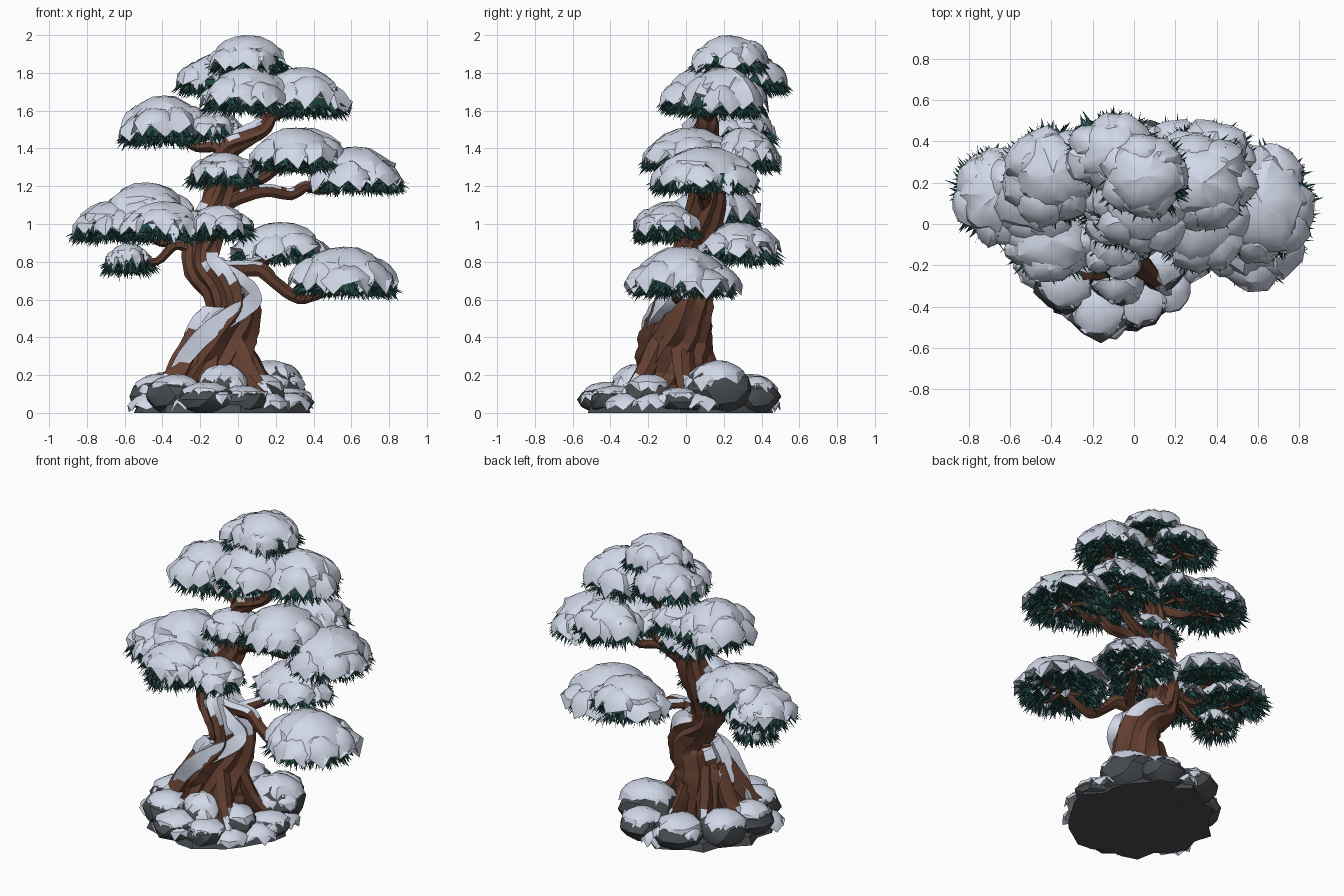
import bpy, bmesh, math, random
from mathutils import Vector

random.seed(7)
TAU = math.tau
uni = random.uniform

if "Cube" in bpy.data.objects:
    bpy.data.objects.remove(bpy.data.objects["Cube"])


def material(name, rgb):
    m = bpy.data.materials.new(name)
    m.use_nodes = True
    m.diffuse_color = (*rgb, 1)
    m.node_tree.nodes["Principled BSDF"].inputs["Base Color"].default_value = (*rgb, 1)
    return m


SNOW = material("snow", (0.66, 0.71, 0.83))
BARK = material("bark", (0.125, 0.05, 0.03))
STONE = material("stone", (0.066, 0.073, 0.08))
NEEDLE = material("dark_needles", (0.014, 0.058, 0.052))
NEEDLE_LIGHT = material("teal_needles", (0.022, 0.085, 0.075))


def finish(bm, name, mats, angle=None):
    """Turn a bmesh into an object; smooth below the given angle, else flat."""
    me = bpy.data.meshes.new(name)
    bm.to_mesh(me)
    bm.free()
    for m in mats:
        me.materials.append(m)
    if angle:
        me.polygons.foreach_set("use_smooth", [True] * len(me.polygons))
        me.set_sharp_from_angle(angle=math.radians(angle))
    ob = bpy.data.objects.new(name, me)
    bpy.context.collection.objects.link(ob)
    return ob


def bridge(bm, a, b):
    n = len(a)
    return [bm.faces.new((a[i], a[(i + 1) % n], b[(i + 1) % n], b[i])) for i in range(n)]


def fan(bm, ring, tip, flip=False):
    for i in range(len(ring)):
        a, b = ring[i], ring[(i + 1) % len(ring)]
        bm.faces.new((b, a, tip) if flip else (a, b, tip))


# ---------- snow: sloping lumpy dome with a jagged, drooping rim ----------
def dome(bm, c, rx, ry, h, drop, n=16):
    turn, rings = uni(0, TAU), []
    lump = [uni(0.9, 1.08) for _ in range(n)]
    for r, z in ((0.8, 0.0), (1.03, -1), (0.91, 0.28), (0.68, 0.64), (0.36, 0.91)):
        ring = []
        for i in range(n):
            a = turn + (i + uni(-0.25, 0.25)) * TAU / n
            k = r * lump[i] * uni(0.95, 1.05)
            dz = -drop * (uni(0.7, 1.4) if i % 2 else uni(-0.5, 0.3)) if z < 0 else h * (z + uni(-0.06, 0.06))
            ring.append(bm.verts.new((c[0] + rx * k * math.cos(a), c[1] + ry * k * math.sin(a), max(c[2] + dz, 0.004))))
        rings.append(ring)
    for a, b in zip(rings, rings[1:]):
        bridge(bm, a, b)
    fan(bm, rings[-1], bm.verts.new((c[0], c[1], c[2] + h)))
    fan(bm, rings[0], bm.verts.new((c[0], c[1], c[2] + 0.01)), True)


# ---------- bark: tapered tube along a smoothed path ----------
def spline(pts, steps):
    p = [pts[0]] + list(pts) + [pts[-1]]
    out = []
    for a, b, c, d in zip(p, p[1:], p[2:], p[3:]):
        for s in range(steps):
            t = s / steps
            out.append([0.5 * (2 * q + (r - o) * t + (2 * o - 5 * q + 4 * r - e) * t * t
                               + (3 * q - o - 3 * r + e) * t ** 3) for o, q, r, e in zip(a, b, c, d)])
    return out + [list(pts[-1])]


def tube(bm, pts, sides=7, steps=4, rough=0.1, snow=0.65, twist=0.0):
    """Points are x, y, z, radius and optionally a second radius."""
    path = spline(pts, steps)
    pos = [Vector(p[:3]) for p in path]
    strands = [uni(1 - rough, 1 + rough) * (1 + rough * (0.8 if i % 2 else -0.8)) for i in range(sides)]
    first = (pos[1] - pos[0]).normalized()
    u = Vector((1, 0, 0)) if abs(first.x) < 0.7 else Vector((0, 1, 0))
    rings, frames = [], []
    for k, p in enumerate(path):
        t = (pos[min(k + 1, len(pos) - 1)] - pos[max(k - 1, 0)]).normalized()
        u = (u - t * u.dot(t)).normalized()
        v = t.cross(u)
        frames.append((u, v, p[3]))
        ring = []
        for i in range(sides):
            a = (i + twist * k) * TAU / sides
            s = strands[i] * uni(1 - rough / 2, 1 + rough / 2)
            ring.append(bm.verts.new(pos[k] + s * (u * math.cos(a) * p[3] + v * math.sin(a) * p[-1])))
        rings.append(ring)
    bands = [bridge(bm, a, b) for a, b in zip(rings, rings[1:])]
    bm.faces.new(rings[-1])
    bm.faces.new(rings[0][::-1])
    # snow settles in ribbons on the side that looks up
    for k, (band, (u, v, r)) in enumerate(zip(bands, frames)):
        for i, f in enumerate(band):
            a = (i + 0.5 + twist * (k + 0.5)) * TAU / sides
            out = u * math.cos(a) + v * math.sin(a)
            if out.z > snow + uni(-0.04, 0.04):
                f.material_index = 1
                for w in f.verts:
                    w.co += out * r * 0.04


# ---------- trunk, draped snow and roots ----------
bm = bmesh.new()
tube(bm, [(-0.14, -0.06, 0.09, 0.23, 0.21), (-0.12, -0.05, 0.24, 0.2, 0.2), (-0.08, -0.04, 0.4, 0.165, 0.18),
          (-0.03, -0.01, 0.54, 0.13, 0.155), (-0.09, 0.0, 0.67, 0.112, 0.15), (-0.19, 0.02, 0.77, 0.095, 0.12),
          (-0.2, 0.05, 0.9, 0.09, 0.105)], sides=20, steps=5, rough=0.09, snow=0.24, twist=0.2)
tube(bm, [(-0.2, 0.04, 0.82, 0.085, 0.1), (-0.17, 0.07, 0.95, 0.088, 0.1), (-0.11, 0.11, 1.12, 0.078, 0.095),
          (-0.08, 0.12, 1.28, 0.063, 0.08), (-0.05, 0.12, 1.4, 0.055, 0.065), (0.05, 0.11, 1.46, 0.048, 0.06),
          (0.14, 0.11, 1.52, 0.045, 0.055), (0.16, 0.12, 1.62, 0.038, 0.045), (0.1, 0.18, 1.75, 0.035, 0.035),
          (0.05, 0.22, 1.9, 0.025, 0.025)], sides=14, steps=4, rough=0.1, snow=0.42, twist=0.2)
finish(bm, "trunk", [BARK, SNOW], 22)

bm = bmesh.new()
tube(bm, [(-0.38, -0.16, 0.13, .025), (-0.28, -0.17, 0.3, .042), (-0.17, -0.185, 0.42, .05), (-0.06, -0.155, 0.5, .05),
          (0.04, -0.115, 0.56, .045), (0.07, -0.07, 0.62, .04), (0.0, -0.08, 0.7, .035), (-0.1, -0.07, 0.78, .02)],
     sides=8, steps=4, rough=0.14, snow=-2)
finish(bm, "draped_snow", [BARK, SNOW], 30)

bm = bmesh.new()
for a, reach in ((2.9, 0.34), (3.7, 0.36), (4.5, 0.28), (5.5, 0.38), (0.1, 0.34), (1.2, 0.26), (2.1, 0.28)):
    c, s = math.cos(a), math.sin(a)
    tube(bm, [(-0.12 + c * reach * r, -0.04 + s * reach * r, z, w) for r, z, w in
              ((0.3, 0.42, 0.05), (0.55, 0.27, 0.06), (0.75, 0.17, 0.05), (1.1, 0.07, 0.025))], 7, 3, 0.15, 0.62)
finish(bm, "roots", [BARK, SNOW], 25)

# ---------- branches ----------
BRANCHES = {
    "lower_left_branch": [(-0.16, 0, 0.76, .05), (0, -0.03, 0.76, .042), (0.12, -0.04, 0.76, .038), (0.2, -0.05, 0.69, .033),
                          (0.32, -0.05, 0.61, .03), (0.45, -0.03, 0.64, .025), (0.58, -0.02, 0.7, .015)],
    "lower_back_branch": [(0.02, -0.03, 0.77, .035), (0.12, 0.12, 0.8, .03), (0.2, 0.28, 0.88, .015)],
    "middle_left_branch": [(-0.11, 0.1, 1.1, .05), (0.02, 0.1, 1.15, .037), (0.15, 0.08, 1.18, .033), (0.28, 0.1, 1.16, .03),
                           (0.36, 0.1, 1.2, .028), (0.46, 0.09, 1.18, .022), (0.62, 0.1, 1.24, .015)],
    "upper_left_branch": [(-0.08, 0.1, 1.2, .04), (0.1, 0.12, 1.23, .03), (0.3, 0.15, 1.36, .015)],
    "upper_right_branch": [(-0.05, 0.11, 1.36, .045), (-0.12, 0.14, 1.41, .035), (-0.22, 0.18, 1.41, .03),
                           (-0.3, 0.2, 1.46, .025), (-0.4, 0.24, 1.5, .015)],
    "middle_right_branch": [(-0.17, 0.07, 0.9, .055), (-0.28, 0.05, 0.94, .04), (-0.4, 0.05, 0.91, .033), (-0.5, 0.07, 0.96, .025),
                            (-0.7, 0.12, 1.0, .015)],
    "small_right_branch": [(-0.2, 0.03, 0.86, .045), (-0.33, 0.04, 0.89, .03), (-0.43, 0.06, 0.8, .022), (-0.58, 0.08, 0.82, .012)],
    "top_left_branch": [(0.15, 0.11, 1.56, .04), (0.24, 0.14, 1.6, .03), (0.36, 0.2, 1.65, .015)],
}
for name, pts in BRANCHES.items():
    bm = bmesh.new()
    tube(bm, pts, snow=0.72)
    finish(bm, name, [BARK, SNOW], 25)


# ---------- foliage pads: needles and twigs under heaped snow ----------
def pad(name, x, y, z, rx, ry, h):
    bm = bmesh.new()
    dome(bm, (x, y, z + h * 0.36), rx * 0.76, ry * 0.76, h * 0.64, 0.05, 18)
    count = 4 + round(rx * 12)
    for i in range(count):
        a = (i + uni(-0.25, 0.25)) * TAU / count
        k, s = uni(0.45, 0.55), uni(0.45, 0.54)
        dome(bm, (x + rx * k * math.cos(a), y + ry * k * math.sin(a), z + uni(-0.08, 0.2) * h),
             rx * s, ry * s, h * uni(0.48, 0.64), uni(0.04, 0.06), 13)
    finish(bm, name + "_snow", [SNOW], 30)

    bm = bmesh.new()
    rings = [[bm.verts.new((x + rx * r * math.cos(i * TAU / 20), y + ry * r * math.sin(i * TAU / 20), z + dz))
              for i in range(20)] for r, dz in ((0.5, -0.035), (0.82, -0.025), (0.74, 0.03))]
    for a, b in zip(rings, rings[1:]):
        bridge(bm, a, b)
    bm.faces.new(rings[0][::-1])
    for _ in range(int(220 + 6000 * rx * ry)):
        a, r = uni(0, TAU), math.sqrt(uni(0.05, 0.72))
        out = Vector((math.cos(a + uni(-0.8, 0.8)), math.sin(a + uni(-0.8, 0.8)), uni(-1.7, -0.35))).normalized()
        root = Vector((x + rx * r * math.cos(a), y + ry * r * math.sin(a), z - uni(0, 0.035)))
        side = out.cross(Vector((uni(-1, 1), uni(-1, 1), uni(-1, 1)))).normalized() * 0.011
        f = bm.faces.new([bm.verts.new(p) for p in (root - side, root + side, root + out * uni(0.055, 0.09))])
        f.material_index = random.random() < 0.3
    finish(bm, name + "_needles", [NEEDLE, NEEDLE_LIGHT])

    bm = bmesh.new()
    for i in range(4):
        a = i * TAU / 4 + uni(0, 1)
        c, s = math.cos(a), math.sin(a)
        tube(bm, [(x, y, z - 0.03, .014), (x + rx * 0.35 * c, y + ry * 0.35 * s, z - 0.05, .011),
                  (x + rx * 0.7 * c, y + ry * 0.7 * s, z - 0.02, .005)], 5, 2, snow=2)
    finish(bm, name + "_twigs", [BARK])


PADS = {
    "crown": (0.05, 0.23, 1.86, .23, .21, .14), "crown_back": (-0.1, 0.35, 1.76, .23, .2, .14),
    "upper_front": (0.05, 0.08, 1.66, .25, .23, .17), "upper_left": (0.33, 0.2, 1.64, .26, .24, .19),
    "upper_right": (-0.39, 0.24, 1.49, .25, .25, .19), "upper_inner": (-0.14, 0.24, 1.5, .17, .2, .11),
    "middle_left_front": (0.31, 0.03, 1.35, .26, .28, .16), "middle_left_back": (0.36, 0.31, 1.35, .25, .19, .16),
    "middle_left_tip": (0.62, 0.1, 1.24, .27, .3, .17), "middle_front": (-0.08, 0.06, 1.27, .19, .18, .11),
    "right_high": (-0.48, 0.15, 1.05, .26, .25, .17), "right_tip": (-0.67, 0.14, 0.98, .22, .25, .14),
    "right_front": (-0.4, -0.08, 0.98, .25, .2, .14), "right_inner": (-0.1, -0.09, 0.99, .18, .17, .11),
    "right_small": (-0.58, 0.08, 0.81, .13, .13, .09),
    "lower_back": (0.22, 0.28, 0.86, .27, .22, .15), "lower_left": (0.56, -0.02, 0.69, .3, .3, .19),
}
for name, spec in PADS.items():
    pad(name, *spec)

# ---------- angular rocks with snow caps ----------
ROCKS = [(-.43, -.08, .14, .2), (-.16, -.41, .15, .16), (.02, -.37, .14, .14), (-.33, -.28, .15, .2),
         (-.08, -.26, .14, .25), (.12, -.2, .13, .2), (.17, .17, .18, .27), (.27, -.04, .13, .13),
         (.08, .36, .14, .19), (-.18, .33, .16, .2), (-.38, .14, .15, .21)]
for i, (x, y, r, h) in enumerate(ROCKS):
    bm = bmesh.new()
    bmesh.ops.create_icosphere(bm, subdivisions=2, radius=1)
    for v in bm.verts:
        k = uni(0.94, 1.12)
        v.co = (x + v.co.x * r * k, y + v.co.y * r * k, max(0.0, h * (0.44 + 0.5 * v.co.z * k)))
    finish(bm, f"rock_{i + 1}", [STONE], 25)
    bm = bmesh.new()
    dome(bm, (x, y, h * 0.73), r * 0.88, r * 0.88, h * 0.3, 0.04, 16)
    for _ in range(2):
        a = uni(0, TAU)
        dome(bm, (x + r * 0.6 * math.cos(a), y + r * 0.6 * math.sin(a), h * 0.55), r * 0.48, r * 0.48, h * 0.25, 0.035, 12)
    finish(bm, f"rock_snow_{i + 1}", [SNOW], 30)

# low ground slab and snowy drifts between the rocks
bm = bmesh.new()
rim = [(i * TAU / 28, uni(0.84, 1.03)) for i in range(28)]
rings = [[bm.verts.new((-0.09 + 0.47 * s * k * math.cos(a), -0.03 + 0.5 * s * k * math.sin(a), z)) for a, k in rim]
         for s, z in ((1, 0), (0.95, 0.05))]
bridge(bm, *rings)
bm.faces.new(rings[1])
bm.faces.new(rings[0][::-1])
finish(bm, "ground_stone", [STONE])

bm = bmesh.new()
for x, y, r in ((-.47, -.2, .11), (.28, -.17, .11), (.17, -.32, .11), (-.25, -.4, .1), (-.05, .42, .08), (.29, .08, .1)):
    dome(bm, (x, y, 0.045), r, r, 0.06, 0.035, 14)
finish(bm, "snow_drifts", [SNOW], 30)
